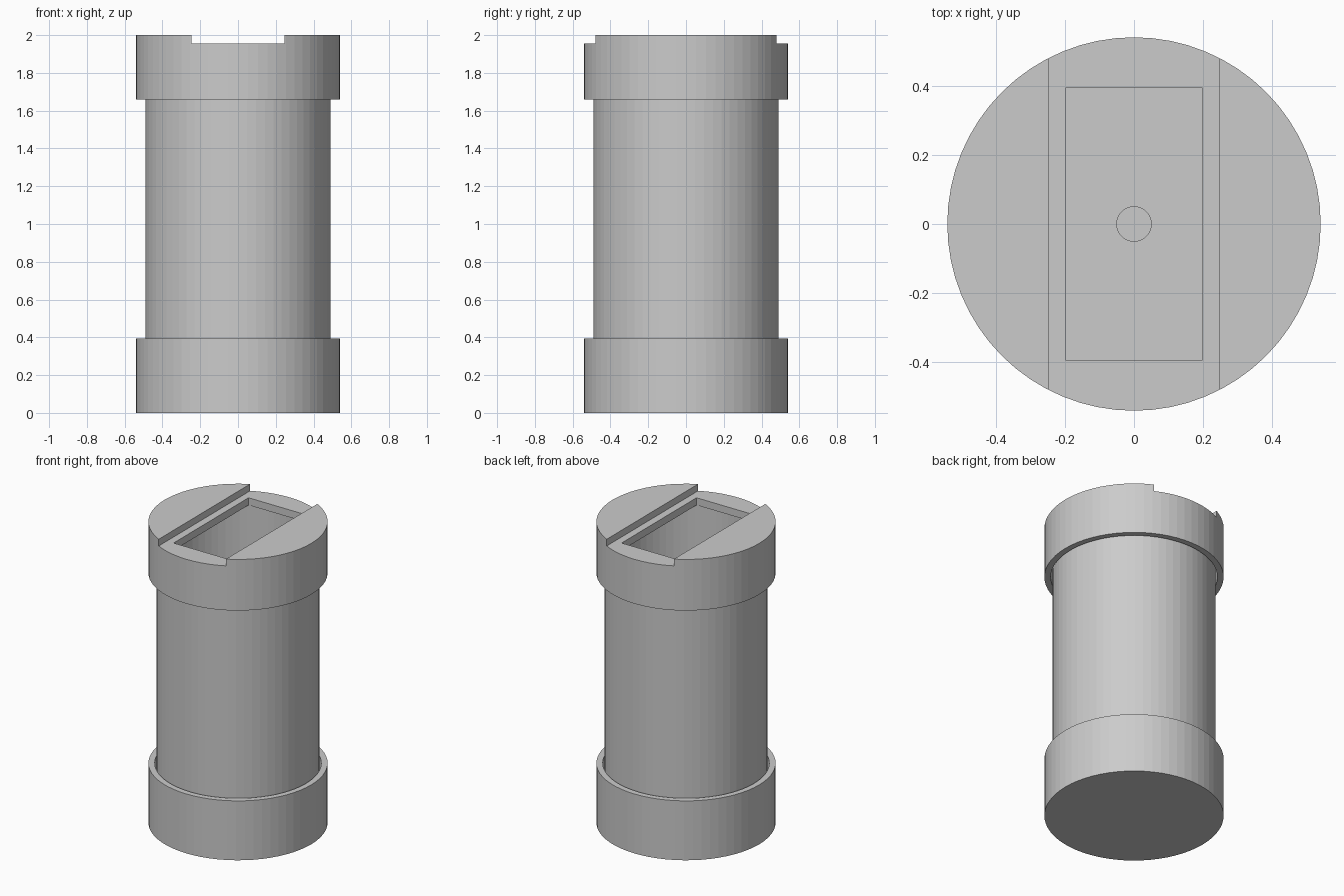
import bpy, bmesh, math
from mathutils import Matrix, Vector

if "Cube" in bpy.data.objects:
    bpy.data.objects.remove(bpy.data.objects["Cube"])

SEG = 64
R_CAP, R_CAP_IN = 0.54, 0.502
R_TUBE, R_TUBE_IN = 0.491, 0.442


def add_object(name, bm):
    mesh = bpy.data.meshes.new(name)
    bm.to_mesh(mesh)
    bm.free()
    obj = bpy.data.objects.new(name, mesh)
    bpy.context.collection.objects.link(obj)
    return obj


def lathe(name, profile):
    """Spin a closed (radius, height) profile around z into a solid."""
    bm = bmesh.new()
    verts = [bm.verts.new((r, 0, z)) for r, z in profile]
    pairs = zip(verts, verts[1:] + verts[:1])
    edges = [bm.edges.new(p) for p in pairs
             if p[0].co.x > 0 or p[1].co.x > 0]
    bmesh.ops.spin(bm, geom=verts + edges, cent=(0, 0, 0), axis=(0, 0, 1),
                   angle=math.tau, steps=SEG, use_duplicate=False)
    bmesh.ops.remove_doubles(bm, verts=bm.verts[:], dist=1e-4)
    bmesh.ops.recalc_face_normals(bm, faces=bm.faces[:])
    obj = add_object(name, bm)
    obj.select_set(True)
    bpy.context.view_layer.objects.active = obj
    bpy.ops.object.shade_smooth_by_angle(angle=math.radians(3))
    obj.select_set(False)
    return obj


def cut_box(target, name, size, z):
    """Subtract a centred box from the target."""
    bm = bmesh.new()
    bmesh.ops.create_cube(bm, size=1, matrix=Matrix.Translation((0, 0, z))
                          @ Matrix.Diagonal(Vector((*size, 1))))
    cutter = add_object(name, bm)
    cutter.hide_render = True
    cutter.display_type = 'WIRE'
    mod = target.modifiers.new(name, 'BOOLEAN')
    mod.operation = 'DIFFERENCE'
    mod.solver = 'EXACT'
    mod.object = cutter


# Bottom cap: open cup with a narrow gap around the tube
lathe("bottom_cap", [(0, 0), (R_CAP, 0), (R_CAP, 0.395), (R_CAP_IN, 0.395),
                     (R_CAP_IN, 0.05), (0, 0.05)])

# Hollow body tube with a small hole in its floor
lathe("body_tube", [(0.05, 0.051), (R_TUBE, 0.051), (R_TUBE, 1.905),
                    (R_TUBE_IN, 1.905), (R_TUBE_IN, 0.10), (0.05, 0.10)])

# Top cap: inverted cup with a slide channel and a rectangular opening
lid = lathe("top_cap", [(0, 2), (R_CAP, 2), (R_CAP, 1.66), (R_CAP_IN, 1.66),
                        (R_CAP_IN, 1.906), (0, 1.906)])
cut_box(lid, "channel_cutter", (0.494, 1.4, 0.09), 2.0)
cut_box(lid, "opening_cutter", (0.396, 0.787, 0.4), 1.95)
